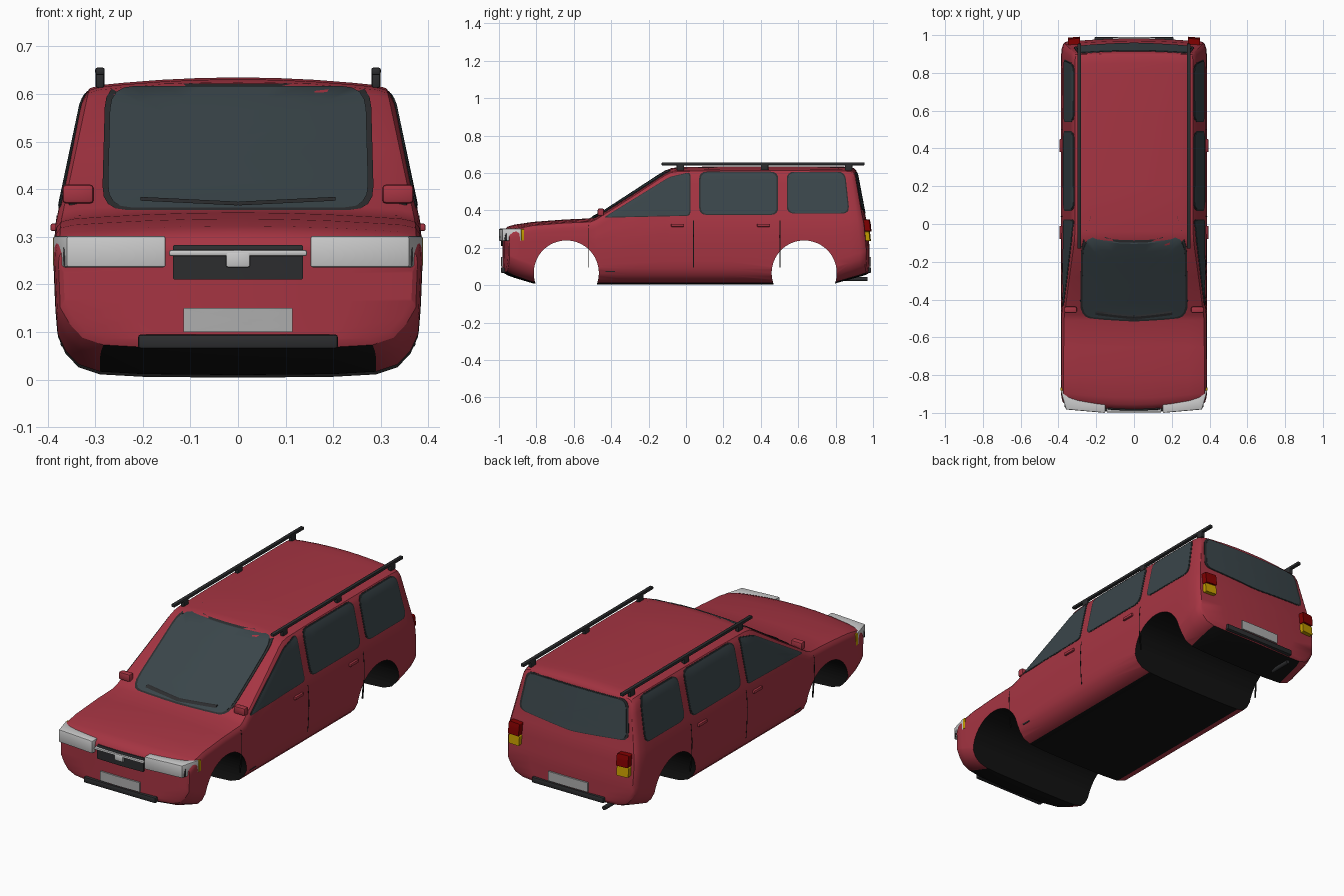
import bpy, bmesh
from math import pi
from mathutils import Vector
from mathutils.bvhtree import BVHTree

if "Cube" in bpy.data.objects:
    bpy.data.objects.remove(bpy.data.objects["Cube"])


def material(name, rgb):
    m = bpy.data.materials.new(name)
    m.diffuse_color = (*rgb, 1)
    m.use_nodes = True
    m.node_tree.nodes["Principled BSDF"].inputs["Base Color"].default_value = m.diffuse_color
    return m


RED = material("red_paint", (.38, .035, .055))
BLACK = material("underside_black", (.006, .006, .006))
TRIM = material("dark_trim", (.025, .026, .028))
GLASS = material("tinted_glass", (.042, .06, .068))
LAMP = material("lamp_white", (.62, .62, .62))
PLATE = material("plate_grey", (.42, .42, .42))
TAIL = material("tail_red", (.22, .0, .0))
AMBER = material("amber", (.55, .33, .0))


def interp(table, t):
    if t <= table[0][0]:
        return table[0][1]
    for (a, u), (b, v) in zip(table, table[1:]):
        if t <= b:
            return u + (v - u) * (t - a) / (b - a)
    return table[-1][1]


def finish(name, bm, mat, angle=30):
    bmesh.ops.recalc_face_normals(bm, faces=bm.faces)
    me = bpy.data.meshes.new(name)
    bm.to_mesh(me)
    bm.free()
    ob = bpy.data.objects.new(name, me)
    bpy.context.collection.objects.link(ob)
    me.materials.append(mat)
    bpy.ops.object.select_all(action='DESELECT')
    ob.select_set(True)
    bpy.context.view_layer.objects.active = ob
    bpy.ops.object.shade_smooth_by_angle(angle=angle * pi / 180)
    return ob


# Body shape: half width by height, and the sloping tail
WIDTH = [(.08, .377), (.15, .383), (.25, .387), (.33, .383), (.6, .326), (.65, .312)]
TAIL_Y = [(.1, .982), (.2, .982), (.33, .969), (.4, .953), (.6, .915), (.64, .9)]
# Stations: y, width scale, centre top z, bottom z
FRONT = [(-.982, 0, .275, .08), (-.982, .3, .275, .08), (-.982, .6, .275, .08), (-.982, .95, .275, .08),
         (-.976, .975, .293, .066), (-.955, .992, .312, .053), (-.92, 1, .323, .04), (-.82, 1, .338, .01),
         (-.65, 1, .351, .006), (-.51, 1, .357, .004), (-.48, 1, .37, .004), (-.28, 1, .5, .004),
         (-.11, 1, .611, .004), (-.08, 1, .625, .004), (-.04, 1, .631, .004), (.2, 1, .635, .004),
         (.6, 1, .635, .004), (.8, 1, .634, .01)]
# Tail stations use a fraction of the way to the sloping tail instead of y
REAR = [(.5, 1, .633, .035), (.8, .992, .63, .05), (.95, .97, .624, .06), (1, .945, .612, .075),
        (1, .6, .612, .075), (1, .3, .612, .075), (1, 0, .612, .075)]


def half_ring(zt, zb):
    crown = .016 if zt < .4 else .02
    zs = zt - crown
    pts = [(0, zb), (.2, zb + .002), (.29, zb + .007), (.335, zb + .022), (.362, zb + .05)]
    lo, hi = zb + .085, zs - .03
    pts += [(interp(WIDTH, lo + (hi - lo) * k / 12), lo + (hi - lo) * k / 12) for k in range(13)]
    w = interp(WIDTH, zs)
    pts += [(w - .001, zs - .016), (w - .01, zs - .003)]
    pts += [(w * f, zs + crown * (1 - f * f)) for f in (.9, .75, .5, .25, 0)]
    return pts


bm = bmesh.new()
rings = []
for rear, table in ((False, FRONT), (True, REAR)):
    for y, sc, zt, zb in table:
        half = half_ring(zt, zb)
        ring = []
        for x, z in half + [(-x, z) for x, z in half[-2:0:-1]]:
            x *= sc
            bow = (x / .385) ** 2
            if rear:
                yy = .8 + (interp(TAIL_Y, z) - .8) * y - .02 * bow * y
            else:
                yy = y + .035 * bow * max(0, min(1, (-.8 - y) / .15))
            ring.append(bm.verts.new((x, yy, z)))
        rings.append(ring)
for a, b in zip(rings, rings[1:]):
    for i in range(len(a)):
        j = (i + 1) % len(a)
        bm.faces.new((a[i], a[j], b[j], b[i]))
bmesh.ops.remove_doubles(bm, verts=bm.verts, dist=.0005)
bmesh.ops.dissolve_degenerate(bm, edges=bm.edges, dist=.0001)
bmesh.ops.recalc_face_normals(bm, faces=bm.faces)
bvh = BVHTree.FromBMesh(bm)
body = finish("body", bm, RED)
body.data.materials.append(BLACK)

# Wheel arches cut right across
ARCHES = ((-.64, .065), (.632, .065))
for y, z in ARCHES:
    bpy.ops.mesh.primitive_cylinder_add(vertices=64, radius=.174, depth=2, location=(0, y, z), rotation=(0, pi / 2, 0))
    cutter = bpy.context.object
    cutter.name = "arch_cutter"
    cutter.hide_render = True
    mod = body.modifiers.new("arch", 'BOOLEAN')
    mod.object, mod.operation, mod.solver = cutter, 'DIFFERENCE', 'EXACT'
    bpy.context.view_layer.objects.active = body
    bpy.ops.object.modifier_apply(modifier=mod.name)
    bpy.data.objects.remove(cutter)
for p in body.data.polygons:
    c = p.center
    tunnel = abs(p.normal.x) < .2 and any((c.y - y) ** 2 + (c.z - z) ** 2 < .18 ** 2 for y, z in ARCHES)
    p.material_index = int(tunnel or (p.normal.z < -.7 and abs(c.x) < .3))
body.select_set(True)
bpy.ops.object.shade_smooth_by_angle(angle=pi / 6)


def panel(name, pts, axis, sign, mat, h=.004, r=.15, grow=1.0):
    """Rounded outline projected onto the body along x or y, raised by h."""
    pts = [Vector(p) for p in pts]
    mid = sum(pts, Vector((0, 0))) / len(pts)
    pts = [mid + (p - mid) * grow for p in pts]
    loop = []
    for i, p in enumerate(pts):
        a, b = pts[i - 1], pts[(i + 1) % len(pts)]
        ra, rb = (r / max(1e-6, (q - p).length) for q in (a, b))
        s, e = p.lerp(a, min(.45, ra)), p.lerp(b, min(.45, rb))
        loop += [s.lerp(p, t).lerp(p.lerp(e, t), t) for t in (0, .25, .5, .75, 1)]
        nxt = b.lerp(p, min(.45, rb))
        loop += [e.lerp(nxt, t / 6) for t in range(1, 6)]
    bm = bmesh.new()

    def place(p, lift):
        o = Vector((sign * 2, p[0], p[1]) if axis == 'x' else (p[0], sign * 2, p[1]))
        d = Vector((-sign, 0, 0) if axis == 'x' else (0, -sign, 0))
        hit = bvh.ray_cast(o, d)[0] or o + d * 1.1
        return bm.verts.new(hit - d * lift)

    levels = [(1, -.006), (1, h)] + [(k, h) for k in (.8, .6, .4, .2)]
    rows = [[place(mid + (p - mid) * k, lift) for p in loop] for k, lift in levels]
    centre = place(mid, h)
    n = len(loop)
    for i in range(n):
        j = (i + 1) % n
        for a, b in zip(rows, rows[1:]):
            bm.faces.new((a[i], a[j], b[j], b[i]))
        bm.faces.new((rows[-1][i], rows[-1][j], centre))
    return finish(name, bm, mat)


def rect(a, b, c, d):
    return [(a, c), (b, c), (b, d), (a, d)]


def box(name, loc, size, mat, bevel=.004):
    bm = bmesh.new()
    bmesh.ops.create_cube(bm, size=1)
    for v in bm.verts:
        v.co = Vector(loc) + Vector(v.co[i] * size[i] for i in range(3))
    if bevel:
        bmesh.ops.bevel(bm, geom=bm.edges, offset=bevel, segments=2, affect='EDGES', profile=.5)
    return finish(name, bm, mat)


def window(name, pts, axis, sign, r, h):
    panel(name + "_gasket", pts, axis, sign, TRIM, h * .5, r, 1.04)
    panel(name, pts, axis, sign, GLASS, h, r)


# Front and rear glass
window("windscreen", [(-.275, .362), (.275, .362), (.268, .617), (-.268, .617)], 'y', -1, .05, .008)
window("rear_window", [(-.31, .41), (0, .385), (.31, .41), (.285, .598), (-.285, .598)], 'y', 1, .04, .004)
for s in (-1, 1):
    panel("wiper", [(0, .366), (0, .374), (s * .205, .384), (s * .205, .376)], 'y', -1, TRIM, .018, .002)

for s, side in ((-1, "left"), (1, "right")):
    # Side windows, door gaps and handles
    window(side + "_front_window", [(-.43, .365), (.018, .375), (.018, .6), (-.09, .575)], 'x', s, .02, .003)
    window(side + "_middle_window", rect(.078, .485, .38, .602), 'x', s, .04, .003)
    window(side + "_rear_window", [(.545, .387), (.868, .387), (.845, .602), (.545, .602)], 'x', s, .04, .003)
    for y in (-.52, .04, .502):
        panel(side + "_door_gap", rect(y - .002, y + .002, .095, .345), 'x', s, BLACK, .001, .001)
    for y in (-.045, .415):
        box(side + "_door_handle", (s * .386, y, .32), (.016, .07, .016), RED)
    panel(side + "_sill_mark", rect(-.43, -.38, .07, .076), 'x', s, TRIM, .002, .001)

    # Headlight wrapping the corner
    bm = bmesh.new()
    plan = [(.152, -1), (.36, -.982), (.389, -.88), (.36, -.88), (.33, -.92), (.152, -.945)]
    f = bm.faces.new([bm.verts.new((s * x, y, .236)) for x, y in plan])
    top = bmesh.ops.extrude_face_region(bm, geom=[f])["geom"]
    bmesh.ops.translate(bm, verts=[v for v in top if isinstance(v, bmesh.types.BMVert)], vec=(0, 0, .066))
    bmesh.ops.recalc_face_normals(bm, faces=bm.faces)
    bmesh.ops.bevel(bm, geom=bm.edges, offset=.005, segments=2, affect='EDGES', profile=.5)
    finish(side + "_headlight", bm, LAMP)
    panel(side + "_headlight_lens_gap", rect(s * .365 - .002, s * .365 + .002, .24, .298), 'y', -1, TRIM, .02, .001)
    box(side + "_front_indicator", (s * .383, -.873, .269), (.012, .016, .06), AMBER, .002)

    # Tail lights
    panel(side + "_tail_light", rect(s * .285, s * .35, .288, .35), 'y', 1, TAIL, .03, .006)
    panel(side + "_tail_indicator", rect(s * .285, s * .35, .236, .286), 'y', 1, AMBER, .022, .006)

    # Door mirror
    box(side + "_mirror", (s * .336, -.455, .39), (.066, .034, .04), RED, .008)
    box(side + "_mirror_base", (s * .338, -.445, .368), (.035, .03, .026), TRIM)

    # Roof rail
    box(side + "_roof_rail", (s * .29, .412, .648), (.02, 1.085, .016), TRIM, .005)
    for y in (-.03, .42, .87):
        box(side + "_rail_foot", (s * .29, y, .63), (.018, .04, .034), TRIM)

# Grille with bright bar and plain centre block
panel("grille", rect(-.137, .137, .21, .283), 'y', -1, TRIM, .006, .006)
box("grille_bar", (0, -.987, .266), (.29, .02, .012), LAMP)
box("grille_centre_block", (0, -.987, .252), (.05, .022, .032), LAMP)

# Plates and bumper strips at both ends
for s, end in ((-1, "front"), (1, "rear")):
    panel(end + "_plate", rect(-.115, .115, .1, .15), 'y', s, PLATE, .008, .002)
    y = -.972 if s < 0 else .972
    box(end + "_bumper_strip", (0, y, .08), (.42, .036, .03), TRIM, .006)

# Exhaust pipe
bpy.ops.mesh.primitive_cylinder_add(vertices=20, radius=.011, depth=.12, location=(-.2, .91, .032), rotation=(pi / 2, 0, 0))
bpy.context.object.name = "exhaust_pipe"
bpy.context.object.data.materials.append(TRIM)
bpy.ops.object.shade_smooth_by_angle(angle=pi / 6)
